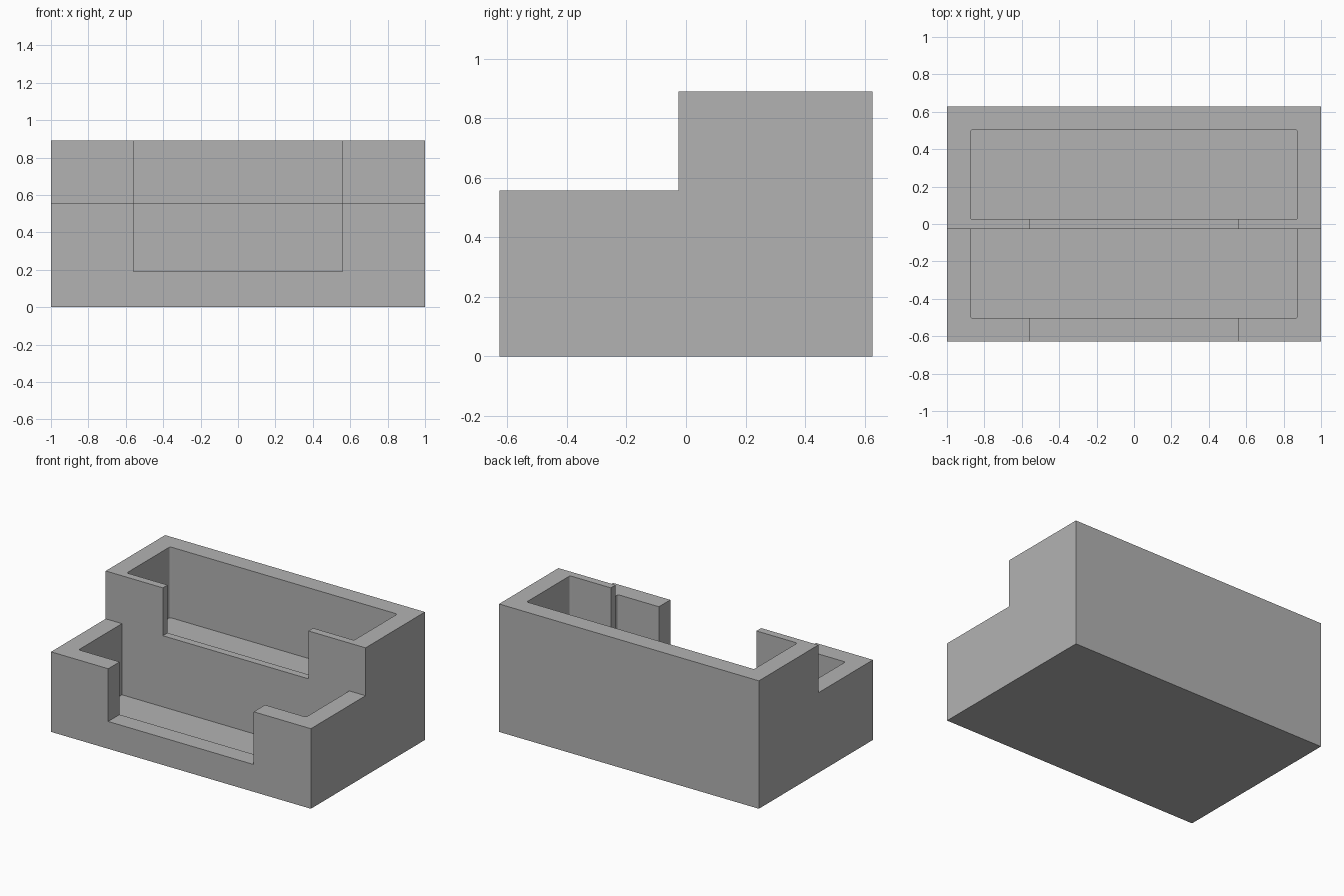
import bpy, bmesh

cube = bpy.data.objects.get("Cube")
if cube:
    bpy.data.objects.remove(cube, do_unlink=True)

# Main dimensions
HALF_W, HALF_D = 1.0, 0.627
STEP_Z, TOP_Z = 0.557, 0.89
WALL_Y = 0.026                     # half thickness of the middle wall
POCKET_X, POCKET_Y = 0.875, 0.502
NOTCH_X = 0.56

grey = bpy.data.materials.new("plain grey")
grey.use_nodes = True
colour = (0.45, 0.45, 0.45, 1)
grey.diffuse_color = colour
grey.node_tree.nodes["Principled BSDF"].inputs["Base Color"].default_value = colour


def new_object(name, bm):
    bmesh.ops.recalc_face_normals(bm, faces=bm.faces)
    mesh = bpy.data.meshes.new(name)
    bm.to_mesh(mesh)
    bm.free()
    mesh.materials.append(grey)
    obj = bpy.data.objects.new(name, mesh)
    bpy.context.collection.objects.link(obj)
    return obj


def extrude_profile(name, points, offset):
    bm = bmesh.new()
    face = bm.faces.new([bm.verts.new(p) for p in points])
    made = bmesh.ops.extrude_face_region(bm, geom=[face])["geom"]
    bmesh.ops.translate(bm, vec=offset, verts=[v for v in made if isinstance(v, bmesh.types.BMVert)])
    return new_object(name, bm)


def box_cutter(name, half_x, y0, y1, z0, z1, round_ys=()):
    """Box with its upright corners rounded at the given y positions."""
    bm = bmesh.new()
    bmesh.ops.create_cube(bm, size=1)
    for v in bm.verts:
        v.co = (half_x if v.co.x > 0 else -half_x,
                y1 if v.co.y > 0 else y0,
                z1 if v.co.z > 0 else z0)
    edges = [e for e in bm.edges
             if abs(e.verts[0].co.z - e.verts[1].co.z) > 0.01
             and any(abs(e.verts[0].co.y - y) < 0.001 for y in round_ys)]
    if edges:
        bmesh.ops.bevel(bm, geom=edges, offset=0.01, segments=3, profile=0.5, affect='EDGES')
    cutter = new_object(name, bm)
    cutter.hide_render = True
    return cutter


# Stepped body from its side profile
profile = [(-HALF_D, 0), (HALF_D, 0), (HALF_D, TOP_Z), (-WALL_Y, TOP_Z),
           (-WALL_Y, STEP_Z), (-HALF_D, STEP_Z)]
body = extrude_profile("stepped_holder", [(-HALF_W, y, z) for y, z in profile], (2 * HALF_W, 0, 0))

# Pockets and the wide notches in front of them
cutters = [
    box_cutter("rear_pocket", POCKET_X, WALL_Y, POCKET_Y, 0.398, 1.0, (WALL_Y, POCKET_Y)),
    box_cutter("front_pocket", POCKET_X, -POCKET_Y, -WALL_Y, 0.062, 0.7, (-POCKET_Y,)),
    box_cutter("rear_notch", NOTCH_X, -0.1, 0.1, STEP_Z, 1.0),
    box_cutter("front_notch", NOTCH_X, -0.7, -0.4, 0.19, 0.8),
]
bpy.context.view_layer.objects.active = body
for cutter in cutters:
    mod = body.modifiers.new(cutter.name, 'BOOLEAN')
    mod.operation = 'DIFFERENCE'
    mod.solver = 'EXACT'
    mod.object = cutter
    bpy.ops.object.modifier_apply(modifier=mod.name)
    bpy.data.objects.remove(cutter, do_unlink=True)
